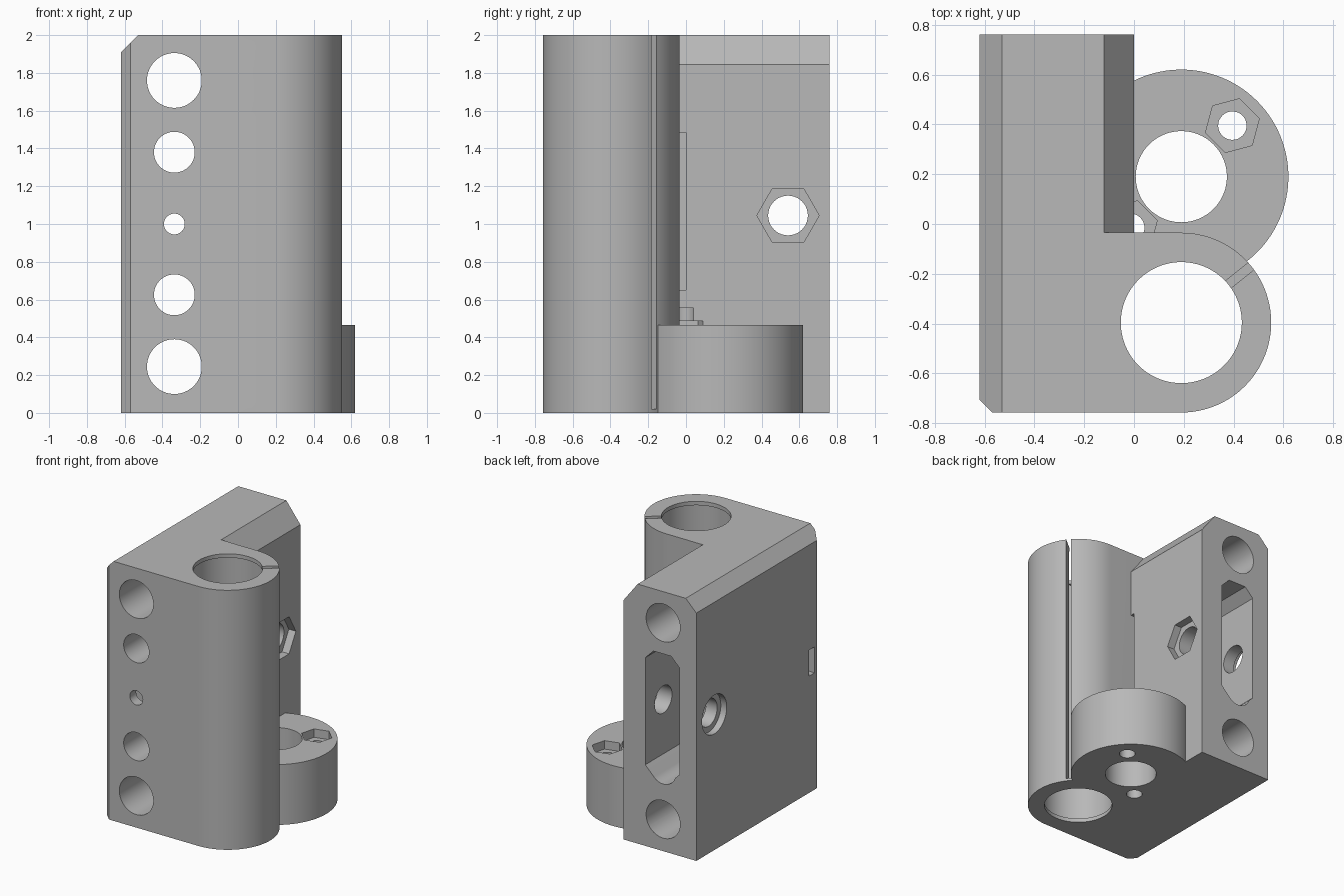
import bpy, bmesh
from math import cos, sin, pi, radians

old = bpy.data.objects.get("Cube")
if old:
    bpy.data.objects.remove(old, do_unlink=True)

grey = bpy.data.materials.new("plain grey")
grey.use_nodes = True
COLOUR = (0.48, 0.48, 0.48, 1)
grey.diffuse_color = COLOUR
grey.node_tree.nodes["Principled BSDF"].inputs["Base Color"].default_value = COLOUR


def arc(u, v, r, start=0, sweep=360, n=96):
    """Points round a centre; a full turn leaves out the repeated end point."""
    steps = n if sweep == 360 else n - 1
    angles = [radians(start + sweep * i / steps) for i in range(n)]
    return [(u + r * cos(a), v + r * sin(a)) for a in angles]


def rect(u0, u1, v0, v1):
    return [(u0, v0), (u1, v0), (u1, v1), (u0, v1)]


def prism(name, points, axis, lo, hi):
    """Extrude a 2D profile along an axis."""
    place = {"x": lambda u, v, w: (w, u, v),
             "y": lambda u, v, w: (u, w, v),
             "z": lambda u, v, w: (u, v, w)}[axis]
    bm = bmesh.new()
    ends = [[bm.verts.new(place(u, v, w)) for u, v in points] for w in (lo, hi)]
    for end in ends:
        bm.faces.new(end)
    n = len(points)
    for i in range(n):
        j = (i + 1) % n
        bm.faces.new((ends[0][i], ends[0][j], ends[1][j], ends[1][i]))
    bmesh.ops.recalc_face_normals(bm, faces=bm.faces)
    mesh = bpy.data.meshes.new(name)
    bm.to_mesh(mesh)
    bm.free()
    mesh.materials.append(grey)
    ob = bpy.data.objects.new(name, mesh)
    bpy.context.collection.objects.link(ob)
    return ob


def combine(target, tool, operation="DIFFERENCE"):
    """Apply one boolean and discard the tool."""
    tool.hide_render = True
    mod = target.modifiers.new("bool", "BOOLEAN")
    mod.operation = operation
    mod.solver = "EXACT"
    mod.object = tool
    bpy.ops.object.select_all(action="DESELECT")
    bpy.context.view_layer.objects.active = target
    target.select_set(True)
    bpy.ops.object.modifier_apply(modifier=mod.name)
    bpy.data.objects.remove(tool, do_unlink=True)


def cut(points, axis, lo, hi):
    combine(block, prism("cutter", points, axis, lo, hi))


# Block with the tall round rod clamp in one outline
ROD = (0.19, -0.396)
outline = [(-0.57, -0.757)] + arc(*ROD, 0.361, -90, 180, 64)
outline += [(0, -0.035), (0, 0.76), (-0.62, 0.76), (-0.62, -0.707)]
block = prism("clamp_block", outline, "z", 0, 2)

# Low round lug beside the rod clamp
LUG = (0.19, 0.19)
combine(block, prism("lug", arc(*LUG, 0.43, 0, 360, 128), "z", 0, 0.465), "UNION")

# Top edge bevels
cut([(-0.72, 1.81), (-0.43, 2.1), (-0.72, 2.1)], "y", -1, 1)
cut([(-0.1587, 2.05), (0.0387, 1.795), (0.0387, 2.05)], "y", -0.034, 1)

# Rod bore with a lip at each end, and the clamping slit
cut(arc(*ROD, 0.243), "z", -0.1, 2.1)
cut(arc(*ROD, 0.26), "z", 0.03, 1.97)
d = (cos(radians(39)), sin(radians(39)))
slit = [(ROD[0] + d[0] * a - d[1] * b, ROD[1] + d[1] * a + d[0] * b)
        for a, b in rect(0.2, 0.40, -0.018, 0.018)]
cut(slit, "z", 0.02, 2.1)

# Lug bore with a screw hole and nut seat on each side
cut(arc(*LUG, 0.183), "z", -0.1, 0.6)
for offset, top in ((0.205, 0.6), (-0.205, 0.555)):
    centre = (LUG[0] + offset, LUG[1] + offset)
    cut(arc(*centre, 0.057, n=48), "z", -0.1, top)
    cut(arc(*centre, 0.112, 15, n=6), "z", 0.4, 0.486)

# Long holes from front to back
HOLE_X = -0.337
for z, r in ((0.245, 0.145), (1.76, 0.145), (0.625, 0.108), (1.38, 0.108), (1.0, 0.055)):
    cut(arc(HOLE_X, z, r, n=64), "y", -1, 1)

# Back pocket with clipped corners
x0, x1, z0, z1, c = -0.475, -0.185, 0.555, 1.52, 0.07
cut([(x0 + c, z0), (x1 - c, z0), (x1, z0 + c), (x1, z1 - c),
     (x1 - c, z1), (x0 + c, z1), (x0, z1 - c), (x0, z0 + c)], "y", 0.2, 0.9)

# Cross bolt: hole, hexagonal nut seat and round head seat
BOLT = (0.54, 1.045)
cut(arc(*BOLT, 0.105, n=64), "x", -1, 0.5)
cut(arc(*BOLT, 0.165, n=6), "x", -0.06, 0.1)
cut(arc(*BOLT, 0.15, n=64), "x", -0.7, -0.57)

# Side nut slot and the shallow relief in the inner corner
cut(rect(-0.68, -0.61, 0.9, 1.1), "x", -0.7, -0.24)
cut(rect(-0.034, 0, 0.65, 1.485), "x", -0.04, 0.02)

# Smooth the round walls, keep edges sharp
bpy.ops.object.select_all(action="DESELECT")
bpy.context.view_layer.objects.active = block
block.select_set(True)
bpy.ops.object.shade_smooth_by_angle(angle=pi / 6)
